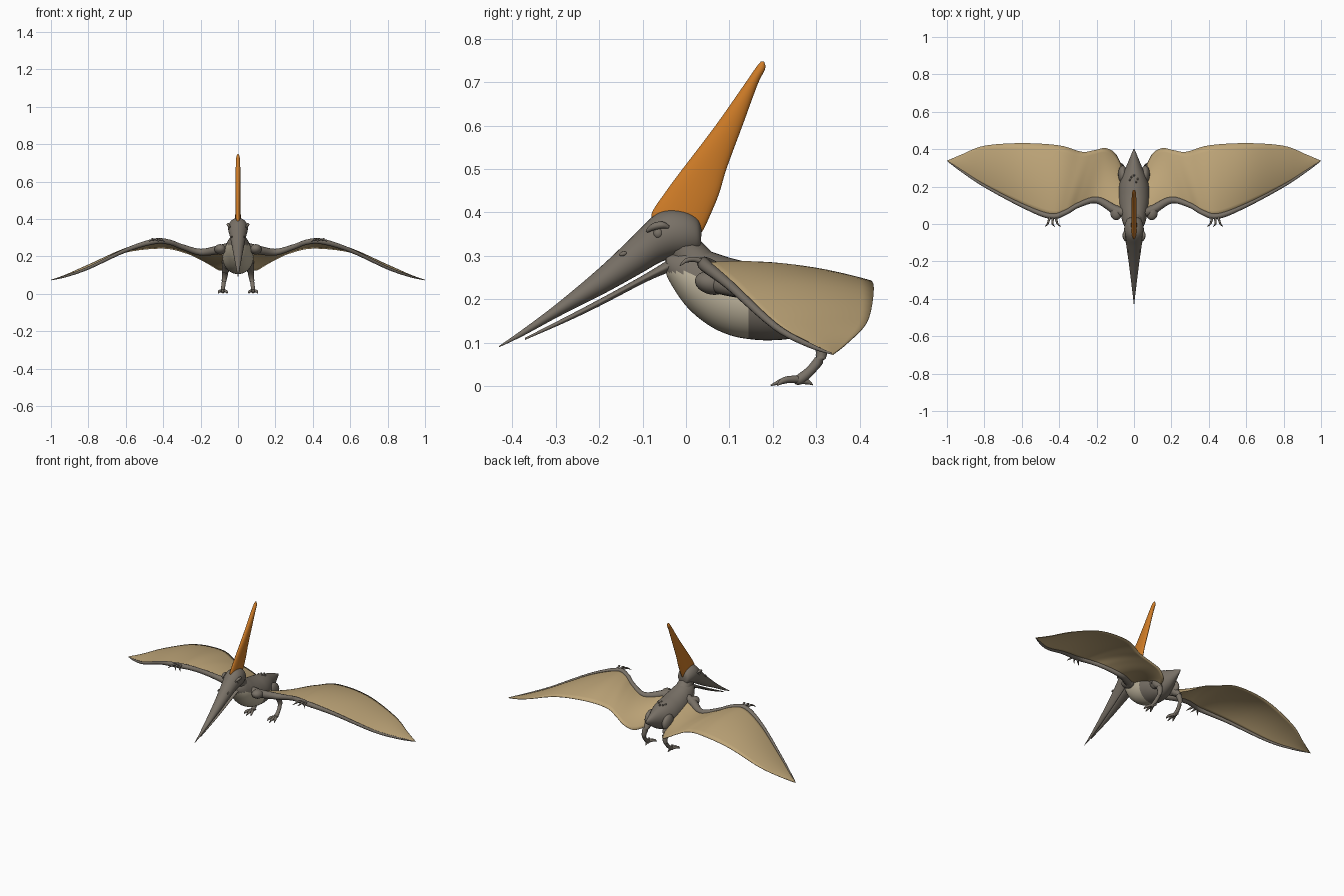
import bpy, bmesh, math
from mathutils import Vector

if "Cube" in bpy.data.objects:
    bpy.data.objects.remove(bpy.data.objects["Cube"])


def material(name, rgb):
    m = bpy.data.materials.new(name)
    m.diffuse_color = (*rgb, 1)
    m.use_nodes = True
    m.node_tree.nodes["Principled BSDF"].inputs["Base Color"].default_value = m.diffuse_color
    return m


GREY = material("grey_skin", (0.19, 0.165, 0.135))
CREAM = material("cream_belly", (0.52, 0.46, 0.34))
TAN = material("tan_membrane", (0.52, 0.38, 0.19))
ORANGE = material("orange_crest", (0.62, 0.2, 0.02))


def spline(rows, steps):
    """Smooth interpolation through rows of numbers."""
    out = []
    n = len(rows)
    for i in range(n - 1):
        a, b, c, d = (rows[max(0, min(n - 1, i + k))] for k in (-1, 0, 1, 2))
        for s in range(steps):
            t = s / steps
            out.append([0.5 * (2 * q + (r - p) * t + (2 * p - 5 * q + 4 * r - u) * t * t
                               + (3 * q - p - 3 * r + u) * t ** 3)
                        for p, q, r, u in zip(a, b, c, d)])
    return out + [list(rows[-1])]


def finish(name, bm, *mats):
    bmesh.ops.recalc_face_normals(bm, faces=bm.faces)
    me = bpy.data.meshes.new(name)
    bm.to_mesh(me)
    bm.free()
    ob = bpy.data.objects.new(name, me)
    bpy.context.collection.objects.link(ob)
    for m in mats:
        me.materials.append(m)
    me.shade_smooth()
    return ob


def loft(name, rings, *mats):
    bm = bmesh.new()
    vs = [[bm.verts.new(p) for p in ring] for ring in rings]
    n = len(vs[0])
    for a, b in zip(vs, vs[1:]):
        for i in range(n):
            j = (i + 1) % n
            bm.faces.new((a[i], a[j], b[j], b[i]))
    bm.faces.new(vs[0])
    bm.faces.new(vs[-1])
    return finish(name, bm, *mats)


def profile_loft(name, rows, *mats, steps=5, sides=28):
    """Symmetric form; each row is top y, top z, bottom y, bottom z, half width."""
    rings = []
    for ty, tz, by, bz, w in spline(rows, steps):
        top, bot = Vector((0, ty, tz)), Vector((0, by, bz))
        mid, up = (top + bot) / 2, (top - bot) / 2
        rings.append([mid + up * math.sin(a) + Vector((max(w, .0005) * math.cos(a), 0, 0))
                      for a in (2 * math.pi * k / sides for k in range(sides))])
    return loft(name, rings, *mats)


def tube(name, rows, mat=GREY, side=1, steps=5, sides=12):
    """Tapered limb; each row is x, y, z, radius."""
    pts = spline(rows, steps)
    pos = [Vector((p[0] * side, p[1], p[2])) for p in pts]
    rings = []
    for i, p in enumerate(pos):
        d = (pos[min(i + 1, len(pos) - 1)] - pos[max(i - 1, 0)]).normalized()
        ref = Vector((0, 0, 1)) if abs(d.z) < 0.9 else Vector((1, 0, 0))
        u = d.cross(ref).normalized()
        v = u.cross(d)
        r = max(pts[i][3], 0.0006)
        rings.append([p + (u * math.cos(a) + v * math.sin(a)) * r
                      for a in (2 * math.pi * k / sides for k in range(sides))])
    return loft(name, rings, mat)


def ball(name, loc, size, rot_x=0, mat=GREY):
    bm = bmesh.new()
    bmesh.ops.create_uvsphere(bm, u_segments=20, v_segments=12, radius=1)
    ob = finish(name, bm, mat)
    ob.location, ob.scale, ob.rotation_euler = loc, size, (rot_x, 0, 0)
    return ob


# Body with a cream chest and a tapering tail
body = profile_loft("body", [
    (-.047, .292, -.047, .272, .012), (-.04, .308, -.04, .245, .032), (0, .322, 0, .185, .057),
    (.05, .312, .05, .142, .071), (.1, .296, .1, .118, .08), (.15, .284, .15, .108, .083),
    (.2, .276, .2, .106, .08), (.25, .266, .25, .112, .067), (.3, .25, .3, .135, .045),
    (.35, .232, .35, .168, .024), (.4, .212, .4, .202, .003)], GREY, CREAM, steps=8, sides=40)
for f in body.data.polygons:
    if f.center.y < .145 and f.center.z < .262 - .25 * max(0, f.center.y):
        f.material_index = 1

# Neck, skull with long beak, and lower jaw
tube("neck", [(0, -.02, .35, .04), (0, .0, .31, .042), (0, .04, .26, .05)])
profile_loft("skull_and_beak", [
    (.036, .36, .034, .325, .015), (.027, .385, .03, .31, .035), (0, .402, 0, .3, .048),
    (-.04, .406, -.03, .295, .053), (-.075, .392, -.06, .285, .05), (-.12, .348, -.1, .262, .042),
    (-.2, .272, -.185, .215, .03), (-.3, .188, -.29, .162, .017), (-.38, .128, -.375, .116, .007),
    (-.43, .093, -.43, .09, .001)], GREY)
profile_loft("lower_jaw", [
    (-.03, .298, -.02, .27, .034), (-.1, .255, -.09, .241, .027), (-.2, .2, -.2, .184, .018),
    (-.28, .158, -.28, .146, .01), (-.37, .112, -.37, .107, .002)], GREY)

# Tall blade crest
profile_loft("crest", [
    (-.06, .375, .036, .355, .014), (-.08, .395, .045, .37, .015), (-.045, .45, .075, .44, .0145),
    (-.008, .5, .093, .5, .014), (.068, .6, .13, .6, .0135), (.138, .7, .165, .695, .0115),
    (.162, .735, .182, .73, .009), (.173, .748, .18, .747, .003)], ORANGE)

# Scales along the lower back
for i, (x, y, z) in enumerate([(-.022, .235, .265), (.02, .24, .265), (0, .26, .264),
                               (-.014, .25, .264), (.012, .225, .269)]):
    ball(f"back_scale_{i}", (x, y, z), (.005, .006, .007))

# Leading bone and trailing edge of the wing, from body to tip
LEAD = [(.05, .06, .25), (.1, .075, .237), (.2, .128, .223), (.3, .1, .252), (.37, .06, .277),
        (.45, .042, .28), (.6, .1, .233), (.8, .205, .138), (.92, .283, .095), (.995, .335, .075)]
RADII = [.024, .024, .018, .014, .014, .015, .011, .008, .006, .002]
TRAIL = [(.05, .27, .135), (.095, .37, .125), (.15, .405, .155), (.21, .395, .188),
         (.28, .386, .218), (.4, .42, .243), (.6, .432, .222), (.8, .418, .15),
         (.92, .372, .1), (1.0, .338, .073)]

for s, tag in ((1, "left"), (-1, "right")):
    # Wing membrane, slightly arched between bone and edge
    bm = bmesh.new()
    cols = []
    for a, b in zip(spline(LEAD, 6), spline(TRAIL, 6)):
        a, b = Vector(a), Vector(b)
        col = []
        for k in range(13):
            t = k / 12
            p = a.lerp(b, t)
            p.z += .2 * (b - a).length * t * (1 - t)
            col.append(bm.verts.new((p.x * s, p.y, p.z)))
        cols.append(col)
    for a, b in zip(cols, cols[1:]):
        for k in range(12):
            bm.faces.new((a[k], a[k + 1], b[k + 1], b[k]))
    wing = finish(f"wing_membrane_{tag}", bm, TAN)
    mod = wing.modifiers.new("thickness", 'SOLIDIFY')
    mod.thickness, mod.offset = .003, 0

    # Arm bone, shoulder and hand claws
    tube(f"wing_arm_{tag}", [(*p, r) for p, r in zip(LEAD, RADII)], side=s)
    ball(f"shoulder_{tag}", (.095 * s, .06, .238), (.032, .04, .027), -.2)
    for i, dx in enumerate((-.025, 0, .025)):
        x = .435 + dx * .5
        tube(f"hand_claw_{tag}_{i}", [(x, .045, .284, .007), (x + dx * .3, .02, .292, .006),
                                      (x + dx * .6, .0, .289, .005),
                                      (x + dx * .8 - .012 + .02 * (i == 2), -.014, .277, .001)],
             side=s, sides=8)

    # Leg, foot and toes
    ball(f"thigh_{tag}", (.06 * s, .265, .175), (.025, .05, .045), -.7)
    tube(f"leg_{tag}", [(.06, .26, .165, .026), (.068, .3, .12, .019), (.074, .312, .075, .013),
                        (.079, .29, .04, .011), (.081, .262, .016, .012), (.081, .25, .013, .007)],
         side=s)
    for i, dx in enumerate((-.02, 0, .02)):
        tip = .195 if i == 1 else .21
        tube(f"toe_{tag}_{i}", [(.081, .265, .015, .009), (.081 + dx * .6, .24, .016, .008),
                                (.081 + dx, .222, .012, .007), (.081 + dx * 1.2, tip, .002, .0015)],
             side=s, sides=8)
    tube(f"back_toe_{tag}", [(.081, .26, .014, .008), (.079, .28, .01, .006),
                             (.078, .292, .003, .001)], side=s, sides=8)

    # Eye, brow ridge and nostril
    ball(f"eye_{tag}", (.045 * s, -.064, .352), (.009, .011, .012))
    tube(f"brow_{tag}", [(.044, -.09, .357, .004), (.051, -.075, .367, .008),
                         (.053, -.055, .371, .008), (.05, -.04, .366, .004)], side=s, sides=8)
    ball(f"nostril_{tag}", (.0335 * s, -.145, .305), (.004, .009, .005), .3)
